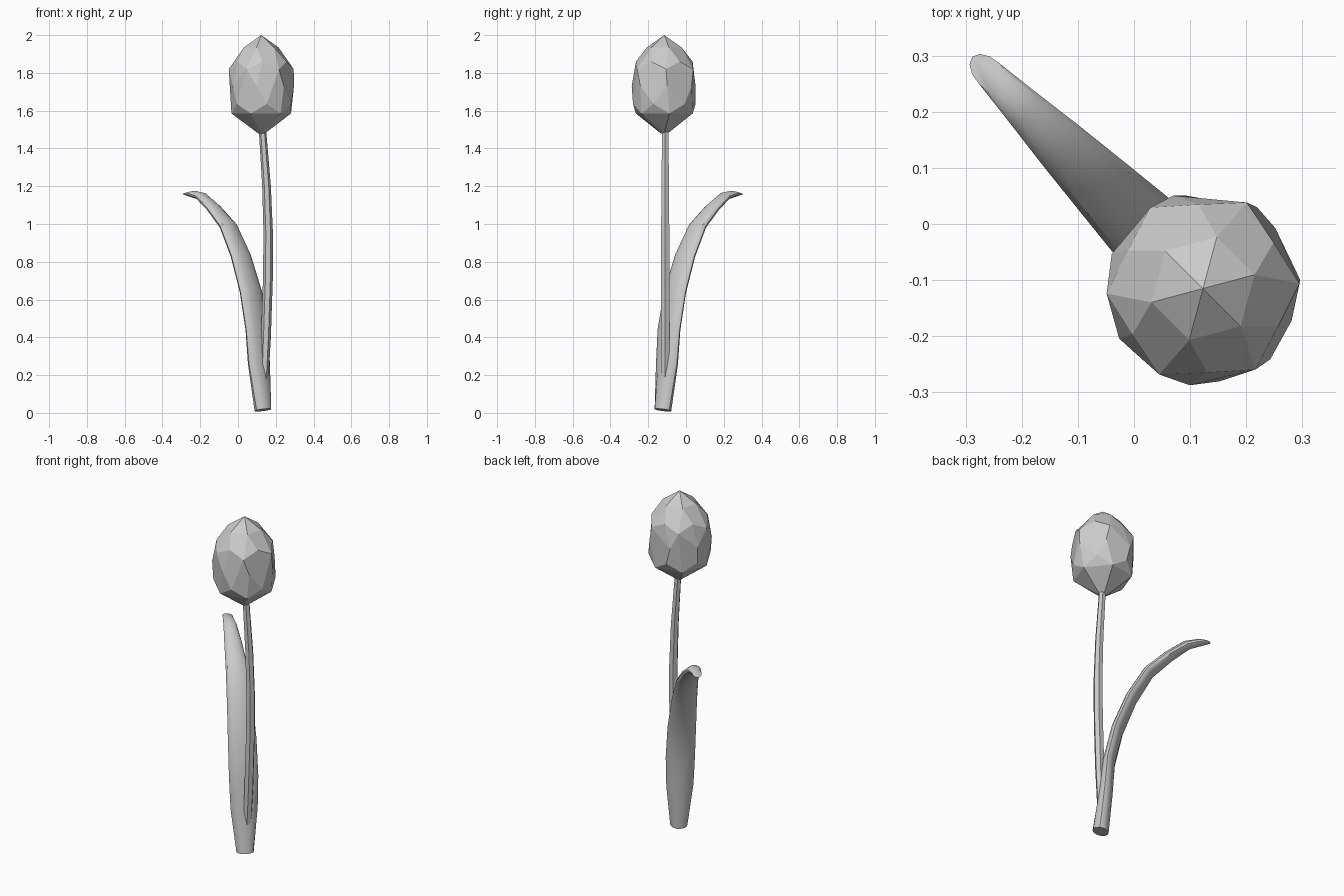
import bpy, bmesh
from math import sin, cos, pi, radians
from mathutils import Vector

if "Cube" in bpy.data.objects:
    bpy.data.objects.remove(bpy.data.objects["Cube"])


def finish(name, bm, smooth_angle=None):
    bmesh.ops.recalc_face_normals(bm, faces=bm.faces)
    mesh = bpy.data.meshes.new(name)
    bm.to_mesh(mesh)
    bm.free()
    obj = bpy.data.objects.new(name, mesh)
    bpy.context.collection.objects.link(obj)
    if smooth_angle:
        bpy.ops.object.select_all(action='DESELECT')
        obj.select_set(True)
        bpy.context.view_layer.objects.active = obj
        bpy.ops.object.shade_smooth_by_angle(angle=radians(smooth_angle))
    return obj


def sweep(name, rings, sides):
    """Closed tube; each ring is (centre, half-axis a, half-axis b)."""
    bm = bmesh.new()
    loops = [[bm.verts.new(c + a * cos(2 * pi * i / sides) + b * sin(2 * pi * i / sides))
              for i in range(sides)] for c, a, b in rings]
    for lo, hi in zip(loops, loops[1:]):
        for i in range(sides):
            j = (i + 1) % sides
            bm.faces.new((lo[i], lo[j], hi[j], hi[i]))
    bm.faces.new(loops[0])
    bm.faces.new(loops[-1])
    return finish(name, bm, 35)


# Stem: slender, gently bowed six-sided tube
stem_path = [(0.135, 0.10, .022), (0.148, 0.4, .026), (0.158, 0.7, .026),
             (0.160, 0.95, .025), (0.151, 1.2, .023), (0.128, 1.52, .019)]
sweep("stem", [(Vector((x, -0.11, z)), Vector((r, 0, 0)), Vector((0, r, 0)))
               for x, z, r in stem_path], 6)

# Leaf: flattened tube arching away diagonally
# (distance outward, height, half width, half thickness, tilt of the section in degrees)
out = Vector((-1, 1, 0)).normalized()
side = Vector((1, 1, 0)).normalized()
up = Vector((0, 0, 1))
base = Vector((0.132, -0.122, 0))
leaf_path = [(0.00, 0.015, .047, .044, 10), (0.03, 0.26, .074, .036, 5),
             (0.045, 0.44, .080, .032, 10), (0.09, 0.64, .078, .031, 20),
             (0.165, 0.83, .070, .030, 30), (0.26, 0.99, .060, .028, 42),
             (0.37, 1.085, .048, .026, 48), (0.465, 1.148, .036, .024, 50),
             (0.55, 1.166, .026, .045, 12)]
sweep("leaf", [(base + out * d + up * z, side * w,
                (out * cos(radians(t)) - up * sin(radians(t))) * h)
               for d, z, w, h, t in leaf_path], 12)

# Bud: faceted egg hulled from staggered rings (height, radius, sides, turn)
centre = Vector((0.123, -0.115, 0))
bm = bmesh.new()
for z, r, n, turn in [(1.48, .02, 5, 0), (1.585, .160, 6, 10), (1.635, .168, 6, 40),
                      (1.73, .174, 7, 5), (1.82, .172, 6, 3), (1.86, .150, 6, 33),
                      (1.935, .095, 6, 15)]:
    for i in range(n):
        a = 2 * pi * i / n + radians(turn)
        bm.verts.new(centre + Vector((r * cos(a), r * sin(a), z)))
bm.verts.new(centre + Vector((0, 0, 2.0)))
hull = bmesh.ops.convex_hull(bm, input=bm.verts)
bmesh.ops.delete(bm, geom=list({v for v in hull["geom_interior"] + hull["geom_unused"]
                                if isinstance(v, bmesh.types.BMVert)}), context='VERTS')
bmesh.ops.dissolve_limit(bm, angle_limit=radians(9), verts=bm.verts, edges=bm.edges)
finish("flower_bud", bm)
